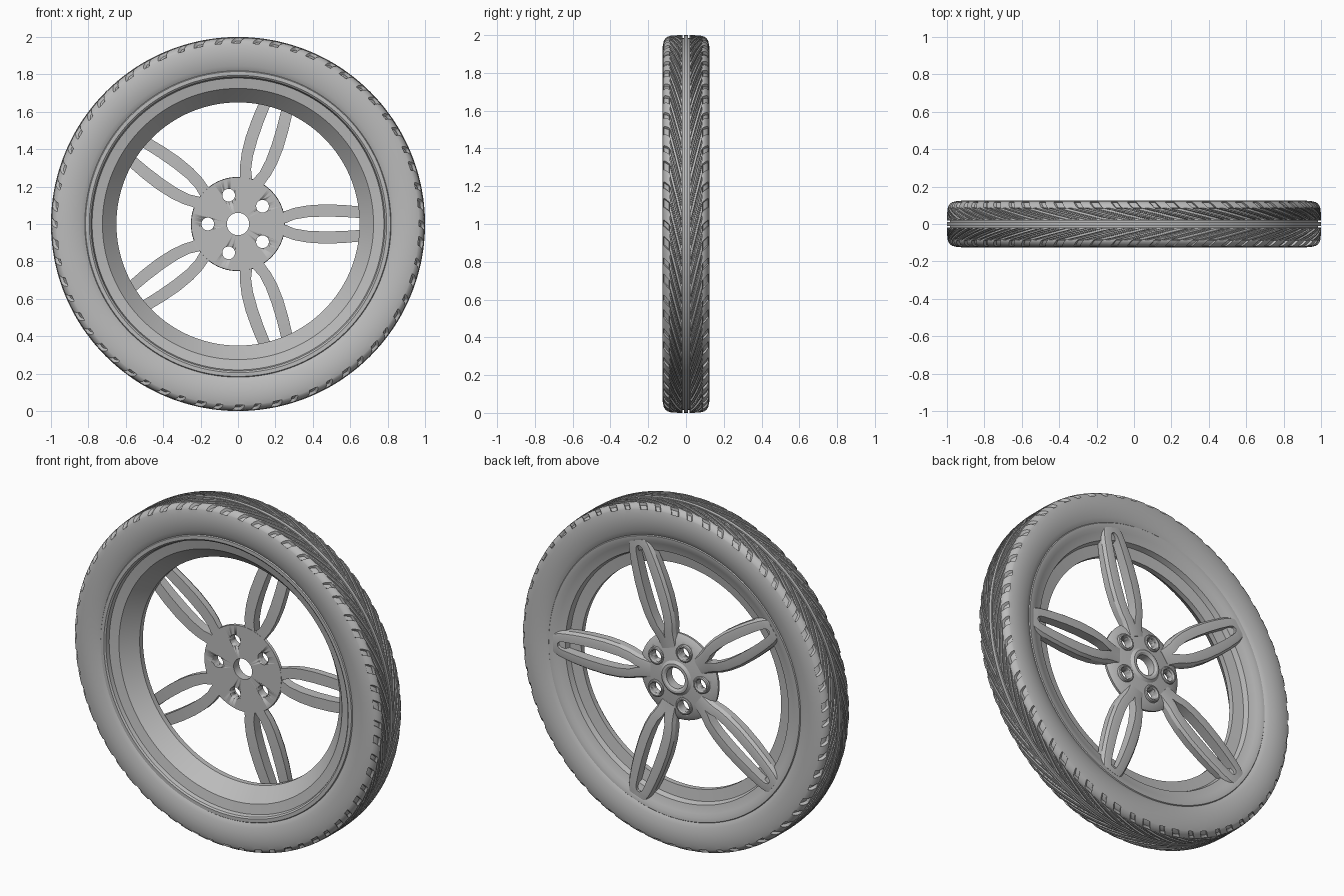
import bpy, bmesh, math
from math import cos, sin, tau, pi

if "Cube" in bpy.data.objects:
    bpy.data.objects.remove(bpy.data.objects["Cube"])

grey = bpy.data.materials.new("plain grey")
grey.use_nodes = True
grey.diffuse_color = (0.5, 0.5, 0.5, 1)
grey.node_tree.nodes["Principled BSDF"].inputs["Base Color"].default_value = (0.5, 0.5, 0.5, 1)


def polar(r, a, y):
    return (r * cos(a), y, 1 + r * sin(a))


def make_object(name, bm, angle=30):
    bmesh.ops.recalc_face_normals(bm, faces=bm.faces)
    mesh = bpy.data.meshes.new(name)
    bm.to_mesh(mesh)
    bm.free()
    mesh.materials.append(grey)
    ob = bpy.data.objects.new(name, mesh)
    bpy.context.collection.objects.link(ob)
    bpy.ops.object.select_all(action="DESELECT")
    ob.select_set(True)
    bpy.context.view_layer.objects.active = ob
    bpy.ops.object.shade_smooth_by_angle(angle=math.radians(angle))
    return ob


def skin(bm, rings, close):
    """Join neighbouring vertex rings with quads."""
    pairs = list(zip(rings, rings[1:]))
    if close:
        pairs.append((rings[-1], rings[0]))
    for a, b in pairs:
        for i in range(len(a)):
            j = (i + 1) % len(a)
            bm.faces.new((a[i], a[j], b[j], b[i]))


def revolve(name, profile, segs=128, centre=(0, 0)):
    """Turn a closed (radius, y) outline about the y direction."""
    bm = bmesh.new()
    rings = []
    for r, y in profile:
        ring = []
        for i in range(segs):
            x, yy, z = polar(r, tau * i / segs, y)
            ring.append(bm.verts.new((x + centre[0], yy, z + centre[1])))
        rings.append(ring)
    skin(bm, rings, True)
    return make_object(name, bm)


# Tyre: half profile rows of (y, radius, slant groove depth, notch depth, ring groove depth)
G = 0.016
half = [
    (0.0, 1.0, 0, 0, 0), (0.010, 1.0, 0, 0, 0), (0.0105, 1.0, 0, 0, G),
    (0.018, 1.0, 0, 0, G), (0.0185, 1.0, 0, 0, 0), (0.024, 1.0, 0, 0, 0),
    (0.025, 1.0, G, 0, 0), (0.034, 1.0, G, 0, 0), (0.043, 1.0, G, 0, 0),
    (0.052, 0.999, G, 0, 0), (0.061, 0.999, G, 0, 0), (0.070, 0.998, G, 0, 0),
    (0.079, 0.997, G, 0, 0), (0.084, 0.996, G, 0, 0), (0.085, 0.996, 0, 0, 0),
    (0.088, 0.995, 0, 0, 0), (0.089, 0.995, 0, G, 0), (0.098, 0.991, 0, G, 0),
    (0.108, 0.984, 0, G, 0), (0.116, 0.973, 0, G, 0), (0.118, 0.968, 0, 0, 0),
    (0.123, 0.945, 0, 0, 0), (0.125, 0.915, 0, 0, 0), (0.123, 0.88, 0, 0, 0),
    (0.115, 0.845, 0, 0, 0), (0.106, 0.82, 0, 0, 0), (0.09, 0.80, 0, 0, 0),
]
rows = [(-y, *rest) for y, *rest in reversed(half[1:])] + half

# Column positions within one tread block: (phase, wide groove, thin groove, notch)
columns = [(0, 0, 0, 0), (0.02, 1, 0, 1), (0.22, 1, 0, 1), (0.24, 0, 0, 0),
           (0.36, 0, 0, 0), (0.38, 0, 0.6, 0), (0.46, 0, 0.6, 0), (0.48, 0, 0, 0),
           (0.50, 0, 0, 0), (0.52, 1, 0, 1), (0.65, 1, 0, 1), (0.67, 0, 0, 0),
           (0.82, 0, 0, 0), (0.84, 0, 0.6, 0), (0.91, 0, 0.6, 0), (0.93, 0, 0, 0)]
BLOCKS = 30


def slant(y):
    """Grooves sweep back from the centre, then hook at the shoulder."""
    d = abs(y)
    return 4.2 * min(max(d - 0.02, 0), 0.065) + 0.9 * min(max(d - 0.085, 0), 0.03)


bm = bmesh.new()
rings = []
for y, r, slanted, notch, ring_groove in rows:
    ring = []
    for k in range(BLOCKS):
        for phase, wide, thin, cut in columns:
            depth = max(ring_groove, slanted * max(wide, thin), notch * cut)
            a = tau * (k + phase) / BLOCKS + slant(y)
            ring.append(bm.verts.new(polar(r - depth, a, y)))
    rings.append(ring)
skin(bm, rings, False)
make_object("tyre", bm, 35)

# Rim: flanges, tapered barrel and the outer step
revolve("rim", [
    (0.79, -0.085), (0.82, -0.104), (0.815, -0.111), (0.795, -0.111), (0.786, -0.104),
    (0.78, -0.082), (0.725, -0.070), (0.72, -0.064), (0.65, 0.015), (0.65, 0.045),
    (0.715, 0.055), (0.725, 0.085), (0.77, 0.097), (0.79, 0.108), (0.815, 0.110),
    (0.82, 0.104), (0.79, 0.085),
])

# Hub: flat mounting face and dished outer face, open at the centre
revolve("hub", [
    (0.06, 0.045), (0.25, 0.045), (0.252, 0.06), (0.225, 0.078), (0.17, 0.086),
    (0.10, 0.092), (0.085, 0.104), (0.072, 0.104), (0.06, 0.096),
], 80)
hub = bpy.context.object

# Bolt holes cut through the hub, with a raised seat around each
for k in range(5):
    a = tau * (k + 0.5) / 5
    centre = (0.162 * cos(a), 0.162 * sin(a))
    bm = bmesh.new()
    rings = [[bm.verts.new((centre[0] + 0.034 * cos(tau * i / 32), y,
                            1 + centre[1] + 0.034 * sin(tau * i / 32)))
              for i in range(32)] for y in (0, 0.15)]
    skin(bm, rings, False)
    for ring in rings:
        bm.faces.new(ring)
    cutter = make_object("bolt_hole_cutter", bm)
    cutter.hide_render = True
    mod = hub.modifiers.new("bolt hole", "BOOLEAN")
    mod.operation, mod.solver, mod.object = "DIFFERENCE", "EXACT", cutter
    bpy.context.view_layer.objects.active = hub
    bpy.ops.object.modifier_apply(modifier=mod.name)
    bpy.data.objects.remove(cutter)
    revolve("bolt_seat", [(0.034, 0.07), (0.052, 0.07), (0.049, 0.094),
                          (0.044, 0.098), (0.038, 0.098), (0.034, 0.092)], 32, centre)

# Spokes: stations of (radius, inner edge, outer edge, front y, back y)
stations = [
    (0.17, 0.0, 0.055, 0.05, 0.088), (0.23, 0.0, 0.064, 0.046, 0.094),
    (0.26, 0.006, 0.072, 0.046, 0.098), (0.30, 0.024, 0.086, 0.046, 0.101),
    (0.37, 0.036, 0.099, 0.046, 0.104), (0.46, 0.040, 0.105, 0.047, 0.107),
    (0.56, 0.038, 0.102, 0.05, 0.109), (0.65, 0.032, 0.094, 0.054, 0.110),
    (0.72, 0.025, 0.084, 0.06, 0.110), (0.745, 0.020, 0.079, 0.07, 0.110),
    (0.757, 0.010, 0.076, 0.075, 0.110), (0.76, 0.0, 0.075, 0.075, 0.110),
    (0.79, 0.0, 0.064, 0.085, 0.109),
]
for k in range(5):
    a = tau * k / 5
    for side in (1, -1):
        bm = bmesh.new()
        rings = []
        for r, inner, outer, front, back in stations:
            bevel = 0.012
            section = [(inner, front), (outer, front), (outer, back - 0.02),
                       (outer - bevel, back - 0.003), (outer - 2 * bevel, back),
                       (inner, back)]
            ring = []
            for w, y in section:
                w *= side
                ring.append(bm.verts.new((r * cos(a) - w * sin(a), y,
                                          1 + r * sin(a) + w * cos(a))))
            rings.append(ring)
        skin(bm, rings, False)
        bm.faces.new(rings[0])
        bm.faces.new(rings[-1])
        make_object("spoke_arm", bm)
